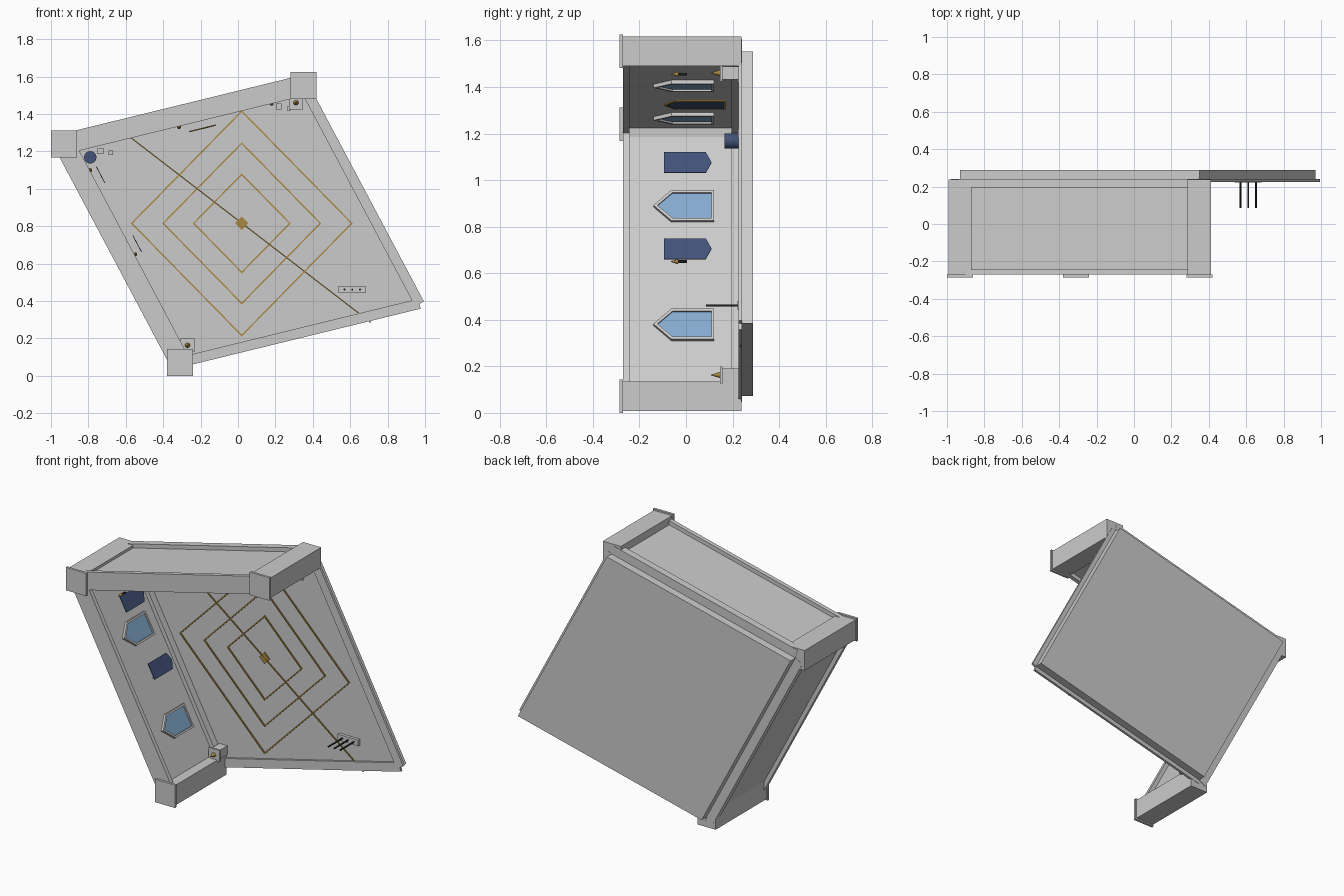
import bpy, bmesh, math
from mathutils import Vector, Matrix

if "Cube" in bpy.data.objects:
    bpy.data.objects.remove(bpy.data.objects["Cube"])

V = Vector


def material(name, rgb):
    m = bpy.data.materials.new(name)
    m.diffuse_color = (*rgb, 1)
    m.use_nodes = True
    m.node_tree.nodes["Principled BSDF"].inputs["Base Color"].default_value = m.diffuse_color
    return m


GLASS = material("pale_blue", (0.23, 0.40, 0.62))
NAVY = material("navy", (0.055, 0.085, 0.19))
GOLD = material("gold", (0.40, 0.25, 0.055))
BLACK = material("black", (0.015, 0.015, 0.015))


def finish(name, bm, mat=None):
    bmesh.ops.recalc_face_normals(bm, faces=bm.faces)
    me = bpy.data.meshes.new(name)
    bm.to_mesh(me)
    bm.free()
    ob = bpy.data.objects.new(name, me)
    bpy.context.collection.objects.link(ob)
    if mat:
        me.materials.append(mat)
    return ob


def prism(name, pts, vec, mat=None):
    """Extrude a flat polygon along vec."""
    bm = bmesh.new()
    f = bm.faces.new([bm.verts.new(p) for p in pts])
    r = bmesh.ops.extrude_face_region(bm, geom=[f])
    bmesh.ops.translate(bm, vec=vec, verts=[v for v in r["geom"] if isinstance(v, bmesh.types.BMVert)])
    return finish(name, bm, mat)


def ring(name, outer, inner, vec, mat=None):
    """Extruded frame between two matching outlines."""
    bm = bmesh.new()
    loops = [[bm.verts.new(V(p) + d) for p in pts] for pts, d in
             ((outer, V()), (inner, V()), (inner, vec), (outer, vec))]
    n = len(outer)
    for k in range(4):
        a, b = loops[k], loops[(k + 1) % 4]
        for i in range(n):
            j = (i + 1) % n
            bm.faces.new((a[i], a[j], b[j], b[i]))
    return finish(name, bm, mat)


def box(name, cx, cz, hx, hz, y0, y1, mat=None):
    pts = [V((cx + i * hx, y0, cz + j * hz)) for i, j in ((-1, -1), (1, -1), (1, 1), (-1, 1))]
    return prism(name, pts, V((0, y1 - y0, 0)), mat)


def bar(name, p, q, half, y0, y1, mat=None):
    """Straight bar between two points of the front plane."""
    d = (q - p).normalized()
    n = V((d.z, 0, -d.x)) * half
    o = V((0, y0, 0))
    return prism(name, [p + n + o, q + n + o, q - n + o, p - n + o], V((0, y1 - y0, 0)), mat)


def cone(name, x, z, r1, r2, y_back, y_front, mat=None, seg=16):
    bm = bmesh.new()
    m = Matrix.Translation((x, (y_back + y_front) / 2, z)) @ Matrix.Rotation(math.pi / 2, 4, 'X')
    bmesh.ops.create_cone(bm, cap_ends=True, segments=seg, radius1=r1, radius2=r2,
                          depth=y_back - y_front, matrix=m)
    ob = finish(name, bm, mat)
    for p in ob.data.polygons:
        p.use_smooth = len(p.vertices) <= 4
    ob.data.set_sharp_from_angle(angle=math.radians(40))
    return ob


# Corners of the leaning parallelogram
A, B = V((-0.93, 0, 1.24)), V((0.35, 0, 1.553))
D = V((-0.31, 0, 0.072))
C = D + B - A

# Back slab and the rim bars on its open sides
prism("back_slab", [p + V((0, 0.24, 0)) for p in (A, B, C, D)], V((0, 0.048, 0)))
bar("right_rim", B, C, 0.027, 0.225, 0.24)
bar("bottom_rim", D, C, 0.027, 0.225, 0.24)

# Left and top walls: thin panels between thicker edge ribs
for side, q in (("left", D), ("top", B)):
    bar(side + "_wall_panel", A, q, 0.03, -0.25, 0.22)
    bar(side + "_front_rib", A, q, 0.055, -0.27, -0.243)
    bar(side + "_back_rib", A, q, 0.055, 0.195, 0.24)

# Corner posts with front caps
for label, p in (("upper_left", A), ("upper_right", B), ("lower_left", D)):
    box(label + "_post", p.x, p.z, 0.063, 0.063, -0.272, 0.238)
    box(label + "_cap", p.x, p.z, 0.07, 0.072, -0.285, -0.27)


def wall_shape(q, sgn, s, off, half, y_tip, y_shoulder, y_end):
    """Pentagon outline lying parallel to a wall, and the wall's inward normal."""
    u = (q - A).normalized()
    n = V((-u.z, 0, u.x)) * sgn
    c = A + u * s + n * off
    Y = V((0, 1, 0))
    return [c + Y * y_tip, c + u * half + Y * y_shoulder, c + u * half + Y * y_end,
            c - u * half + Y * y_end, c - u * half + Y * y_shoulder], n


# Pointed windows on both walls
for side, q, sgn, places in (("left", D, 1, (0.418, 0.995)), ("top", B, -1, (0.259, 0.846))):
    for i, s in enumerate(places):
        outer, n = wall_shape(q, sgn, s, 0.028, 0.074, -0.14, -0.063, 0.12)
        inner, n = wall_shape(q, sgn, s, 0.028, 0.062, -0.123, -0.058, 0.109)
        ring(f"{side}_window_frame_{i}", outer, inner, n * 0.018)
        prism(f"{side}_window_glass_{i}", inner, n * 0.01, GLASS)

# Pennants hovering in front of the walls
for i, s in enumerate((0.237, 0.656)):
    pts, n = wall_shape(D, 1, s, 0.093, 0.05, 0.11, 0.085, -0.095)
    prism(f"left_pennant_{i}", pts, n * 0.004, NAVY)
pts, n = wall_shape(B, -1, 0.739, 0.093, 0.066, -0.085, -0.043, 0.162)
rim, n = wall_shape(B, -1, 0.739, 0.092, 0.075, -0.095, -0.048, 0.17)
prism("top_pennant", pts, n * 0.004, NAVY)
ring("top_pennant_trim", rim, pts, n * 0.006, GOLD)

# Gold diamond inlays and the long diagonal rod on the back wall
cx, cz = 0.02, 0.815


def diamond(r, k=1.02):
    return [V((cx + r * i, 0.233, cz + r * k * j)) for i, j in ((1, 0), (0, 1), (-1, 0), (0, -1))]


for i, r in enumerate((0.262, 0.425, 0.593)):
    ring(f"diamond_inlay_{i}", diamond(r), diamond(r - 0.01), V((0, 0.01, 0)), GOLD)
prism("diamond_centre", diamond(0.036, 1), V((0, 0.01, 0)), GOLD)
bar("diagonal_rod", V((-0.66, 0, 1.34)), V((0.71, 0, 0.285)), 0.003, 0.231, 0.237, GOLD)

# Small gold-tipped darts
for i, (x, z) in enumerate(((-0.79, 1.1), (-0.315, 1.33), (0.18, 1.455), (-0.55, 0.65))):
    cone(f"dart_shaft_{i}", x, z, 0.006, 0.006, 0.005, -0.04, BLACK, 10)
    cone(f"dart_tip_{i}", x, z, 0.011, 0.001, -0.035, -0.065, GOLD, 10)

# Corner brackets with gold spikes
for i, (x, z) in enumerate(((0.31, 1.46), (-0.27, 0.163))):
    box(f"bracket_block_{i}", x, z, 0.028, 0.028, 0.153, 0.24)
    box(f"bracket_plate_{i}", x, z, 0.038, 0.037, 0.146, 0.156)
    cone(f"bracket_spike_{i}", x, z, 0.014, 0.001, 0.147, 0.107, GOLD)

# Blue knob and small wall tiles
cone("blue_knob", -0.79, 1.168, 0.033, 0.033, 0.24, 0.165, NAVY, 24)
for i, (x, z, h) in enumerate(((-0.735, 1.203, 0.016), (-0.68, 1.193, 0.012),
                               (0.217, 1.44, 0.015), (0.272, 1.43, 0.011))):
    box(f"wall_tile_{i}", x, z, h, h, 0.222, 0.24)

# Peg plate with three long pegs
box("peg_plate", 0.61, 0.461, 0.072, 0.019, 0.222, 0.24)
for i in range(3):
    cone(f"peg_{i}", 0.57 + 0.041 * i, 0.461, 0.005, 0.005, 0.23, 0.085, BLACK, 10)
